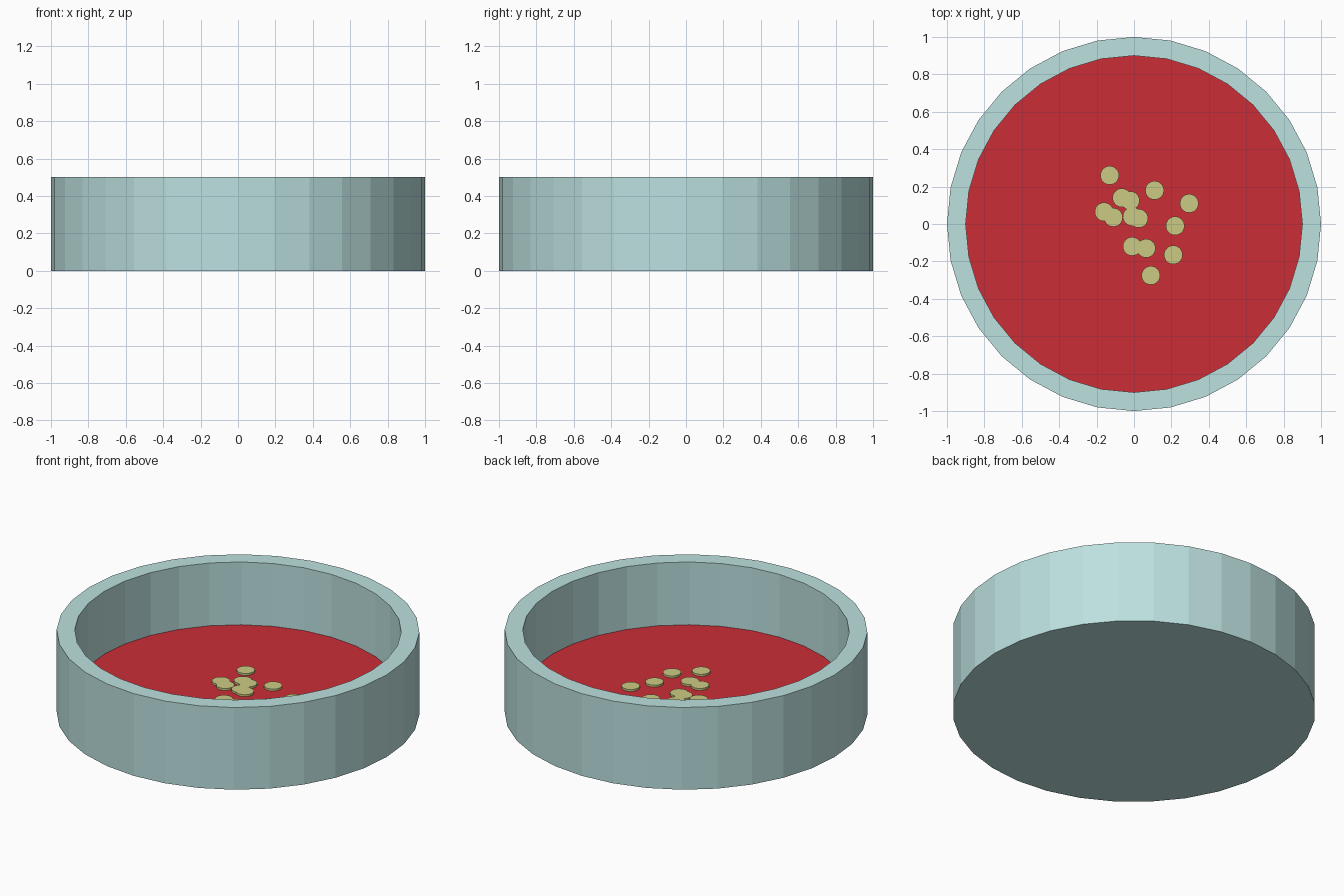
import bpy, bmesh
from math import cos, sin, tau

if "Cube" in bpy.data.objects:
    bpy.data.objects.remove(bpy.data.objects["Cube"])

SIDES = 32


def material(name, rgb):
    mat = bpy.data.materials.new(name)
    mat.diffuse_color = (*rgb, 1)
    mat.use_nodes = True
    mat.node_tree.nodes["Principled BSDF"].inputs["Base Color"].default_value = mat.diffuse_color
    return mat


def lathe(name, profile, mat, centre=(0, 0)):
    """Spin a (radius, z) profile into a flat-shaded solid, capped at both ends."""
    bm = bmesh.new()
    rings = [[bm.verts.new((r * cos(tau * i / SIDES), r * sin(tau * i / SIDES), z))
              for i in range(SIDES)] for r, z in profile]
    for a, b in zip(rings, rings[1:]):
        for i in range(SIDES):
            j = (i + 1) % SIDES
            bm.faces.new((a[i], a[j], b[j], b[i]))
    bm.faces.new(rings[0][::-1])
    bm.faces.new(rings[-1])
    mesh = bpy.data.meshes.new(name)
    bm.to_mesh(mesh)
    bm.free()
    mesh.materials.append(mat)
    obj = bpy.data.objects.new(name, mesh)
    obj.location = (*centre, 0)
    bpy.context.collection.objects.link(obj)
    return obj


bowl_mat = material("pale_teal", (0.50, 0.75, 0.74))
soup_mat = material("red", (0.60, 0.027, 0.039))
slice_mat = material("pale_yellow", (0.60, 0.60, 0.23))

# Bowl: straight wall with a thick floor
lathe("bowl", [(1, 0), (1, 0.5), (0.9, 0.5), (0.9, 0.1)], bowl_mat)

# Soup: thin layer on the bowl floor
lathe("soup", [(0.9, 0.1), (0.9, 0.118)], soup_mat)

# Slices: small discs scattered on the soup
spots = [(-0.13, 0.26), (0.11, 0.18), (-0.065, 0.14), (-0.02, 0.125),
         (-0.16, 0.065), (-0.11, 0.035), (-0.01, 0.04), (0.025, 0.03),
         (0.295, 0.11), (0.22, -0.01), (-0.01, -0.12), (0.065, -0.13),
         (0.21, -0.165), (0.09, -0.275)]
for n, spot in enumerate(spots, 1):
    lathe(f"slice_{n}", [(0.05, 0.11), (0.05, 0.13)], slice_mat, spot)
